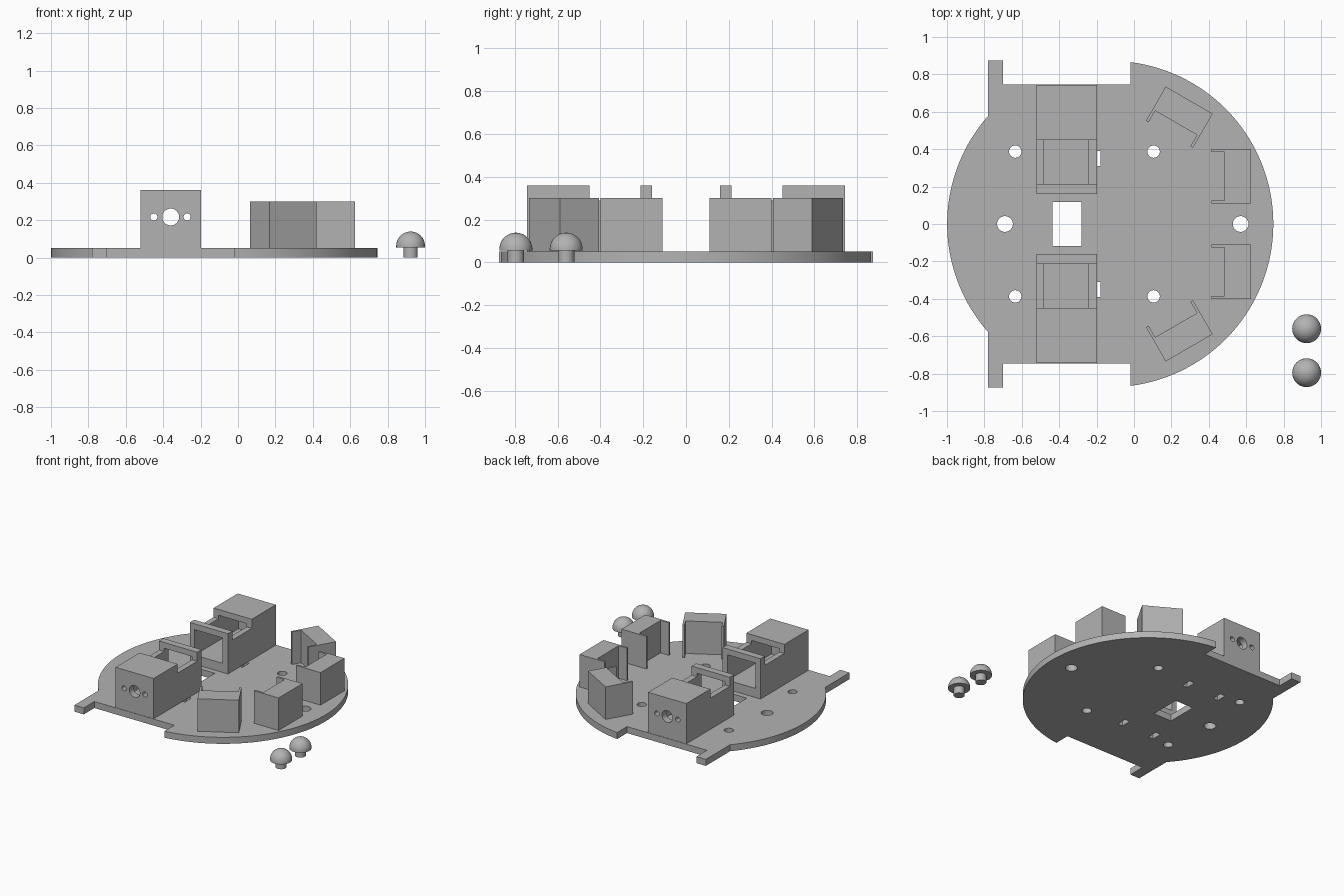
import bpy, bmesh
from math import sin, cos, acos, pi, radians
from mathutils import Matrix, Vector

cube = bpy.data.objects.get("Cube")
if cube:
    bpy.data.objects.remove(cube, do_unlink=True)

grey = bpy.data.materials.new("plastic_grey")
grey.use_nodes = True
colour = (0.45, 0.45, 0.45, 1)
grey.diffuse_color = colour
grey.node_tree.nodes["Principled BSDF"].inputs["Base Color"].default_value = colour

BASE = 0.05  # top of the base plate


def add_object(name, bm):
    bmesh.ops.recalc_face_normals(bm, faces=bm.faces)
    mesh = bpy.data.meshes.new(name)
    bm.to_mesh(mesh)
    bm.free()
    mesh.materials.append(grey)
    obj = bpy.data.objects.new(name, mesh)
    bpy.context.collection.objects.link(obj)
    return obj


def prism(name, outline, z0, z1):
    """Extrude a flat outline from z0 to z1."""
    bm = bmesh.new()
    face = bm.faces.new([bm.verts.new((x, y, z0)) for x, y in outline])
    new = bmesh.ops.extrude_face_region(bm, geom=[face])["geom"]
    verts = [v for v in new if isinstance(v, bmesh.types.BMVert)]
    bmesh.ops.translate(bm, vec=(0, 0, z1 - z0), verts=verts)
    return add_object(name, bm)


def box(name, x0, x1, y0, y1, z0, z1):
    return prism(name, [(x0, y0), (x1, y0), (x1, y1), (x0, y1)], z0, z1)


def rod(name, centre, radius, length, axis="Z"):
    bm = bmesh.new()
    bmesh.ops.create_cone(bm, cap_ends=True, segments=48, radius1=radius,
                          radius2=radius, depth=length)
    turn = Vector((0, 0, 1)).rotation_difference(
        Vector([float(axis == a) for a in "XYZ"])).to_matrix().to_4x4()
    bm.transform(Matrix.Translation(centre) @ turn)
    return add_object(name, bm)


def carve(obj, cutters):
    """Cut every cutter out of obj, then discard the cutters."""
    for cutter in cutters:
        cutter.hide_render = True
        mod = obj.modifiers.new("cut", "BOOLEAN")
        mod.operation = "DIFFERENCE"
        mod.solver = "EXACT"
        mod.object = cutter
    graph = bpy.context.evaluated_depsgraph_get()
    graph.update()
    mesh = bpy.data.meshes.new_from_object(obj.evaluated_get(graph))
    obj.modifiers.clear()
    obj.data = mesh
    for cutter in cutters:
        bpy.data.objects.remove(cutter, do_unlink=True)


def mirrored(obj, name):
    """Copy across the y = 0 plane."""
    mesh = obj.data.copy()
    mesh.transform(Matrix.Scale(-1, 4, (0, 1, 0)))
    mesh.flip_normals()
    copy = bpy.data.objects.new(name, mesh)
    bpy.context.collection.objects.link(copy)
    return copy


def smooth(obj):
    bpy.ops.object.select_all(action="DESELECT")
    obj.select_set(True)
    bpy.context.view_layer.objects.active = obj
    bpy.ops.object.shade_smooth_by_angle(angle=radians(30))


# Base plate: round disc with wheel recesses and two side tabs
RADIUS, MID = 0.872, -0.127


def arc(a0, a1, steps):
    angles = [a0 + (a1 - a0) * i / steps for i in range(steps + 1)]
    return [(MID + RADIUS * cos(a), RADIUS * sin(a)) for a in angles]


right_end = acos((-0.02 - MID) / RADIUS)
left_end = acos((-0.78 - MID) / RADIUS)
recess = [(-0.02, 0.745), (-0.7, 0.745), (-0.7, 0.873), (-0.78, 0.873)]
outline = arc(-right_end, right_end, 64) + recess
outline += arc(left_end, 2 * pi - left_end, 36)
outline += [(x, -y) for x, y in reversed(recess)]
plate = prism("base_plate", outline, 0, BASE)

cuts = [box("axle_window", -0.435, -0.28, -0.118, 0.118, -0.1, 0.1)]
for x in (-0.69, 0.57):
    cuts.append(rod("large_hole", (x, 0, 0), 0.042, 0.3))
for side in (-1, 1):
    for x in (-0.635, 0.105):
        cuts.append(rod("small_hole", (x, side * 0.387, 0), 0.033, 0.3))
    for x in (-0.48, -0.2):
        y = side * 0.35
        cuts.append(box("tie_slot", x - 0.021, x + 0.021,
                        y - 0.04, y + 0.04, -0.1, 0.1))
carve(plate, cuts)
smooth(plate)

# Motor brackets: hollow housing, open cradle, shaft and screw holes
motor = box("motor_bracket_back", -0.522, -0.198, 0.16, 0.742, BASE, 0.36)
cuts = [box("motor_space", -0.48, -0.243, 0.1, 0.69, 0.12, 0.315),
        box("cradle_opening", -0.6, -0.1, 0.213, 0.45, 0.29, 0.5)]
for x, r in ((-0.36, 0.045), (-0.45, 0.019), (-0.272, 0.019)):
    cuts.append(rod("shaft_hole", (x, 0.7, 0.217), r, 0.2, "Y"))
carve(motor, cuts)
smooth(motor)
mirrored(motor, "motor_bracket_front")

# Sensor brackets: block with two eye holes and thin rear arms
WIDTH, DEPTH, BLOCK, ARM = 0.145, 0.21, 0.14, 0.016
half = [(0, WIDTH), (-DEPTH, WIDTH), (-DEPTH, WIDTH - ARM), (-BLOCK, WIDTH - ARM)]
profile = half + [(x, -y) for x, y in reversed(half)]
for name, place, angle in (("inner", (0.625, 0.255, 0), 0),
                           ("outer", (0.295, 0.662, 0), 60)):
    sensor = prism("sensor_bracket_back_" + name, profile, BASE, 0.3)
    carve(sensor, [rod("eye_hole", (-0.07, y, 0.2), 0.052, 0.4, "X")
                   for y in (-0.07, 0.07)])
    sensor.data.transform(Matrix.Translation(place)
                          @ Matrix.Rotation(radians(angle), 4, "Z"))
    smooth(sensor)
    mirrored(sensor, "sensor_bracket_front_" + name)

# Loose skid pegs: domed head on a short stem
DOME, STEM, NECK = 0.077, 0.038, 0.055
peg_profile = [(0, 0), (STEM, 0), (STEM, NECK), (DOME, NECK)]
peg_profile += [(DOME * cos(a), 0.062 + DOME * sin(a))
                for a in [i * pi / 24 for i in range(12)]]
peg_profile.append((0, 0.062 + DOME))
for number, y in enumerate((-0.56, -0.795), 1):
    bm = bmesh.new()
    verts = [bm.verts.new((r, 0, z)) for r, z in peg_profile]
    edges = [bm.edges.new(pair) for pair in zip(verts, verts[1:])]
    bmesh.ops.spin(bm, geom=verts + edges, axis=(0, 0, 1), cent=(0, 0, 0),
                   angle=2 * pi, steps=48)
    bmesh.ops.remove_doubles(bm, verts=bm.verts, dist=0.0001)
    bmesh.ops.translate(bm, vec=(0.923, y, 0), verts=bm.verts)
    smooth(add_object("skid_peg_%d" % number, bm))
